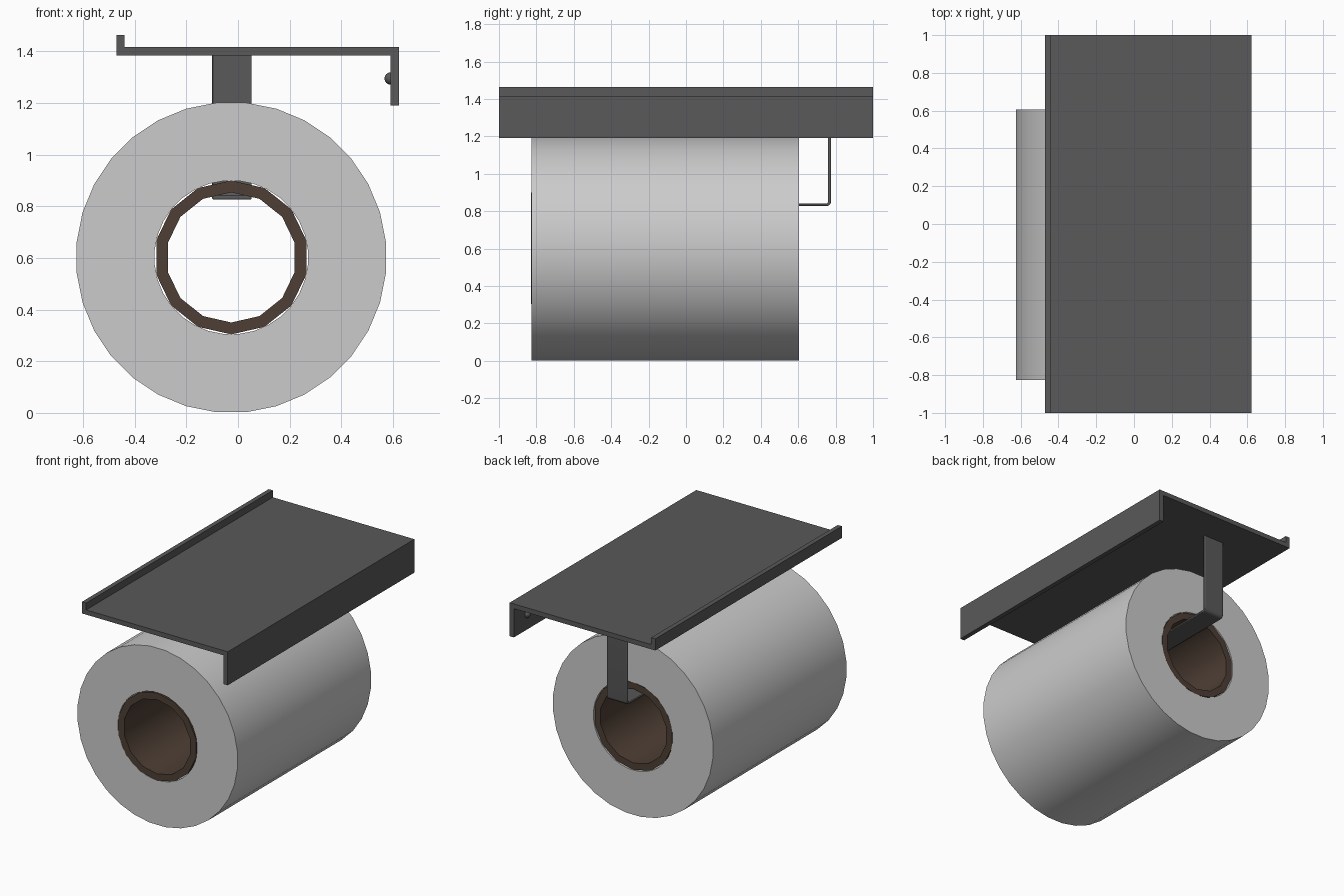
import bpy, bmesh, math
from math import sin, cos, pi

if "Cube" in bpy.data.objects:
    bpy.data.objects.remove(bpy.data.objects["Cube"])


def material(name, rgb):
    m = bpy.data.materials.new(name)
    m.diffuse_color = (*rgb, 1)
    m.use_nodes = True
    m.node_tree.nodes["Principled BSDF"].inputs["Base Color"].default_value = m.diffuse_color
    return m


DARK = material("dark_metal", (0.1, 0.1, 0.1))
BROWN = material("cardboard", (0.076, 0.049, 0.035))


def finish(name, bm, mat=None, smooth=True):
    bmesh.ops.recalc_face_normals(bm, faces=bm.faces)
    me = bpy.data.meshes.new(name)
    bm.to_mesh(me)
    bm.free()
    ob = bpy.data.objects.new(name, me)
    bpy.context.collection.objects.link(ob)
    if mat:
        me.materials.append(mat)
    if smooth:
        bpy.ops.object.select_all(action='DESELECT')
        bpy.context.view_layer.objects.active = ob
        ob.select_set(True)
        bpy.ops.object.shade_smooth_by_angle(angle=math.radians(35))
    return ob


def prism(name, points, shift, mat, smooth=False):
    """Extrude a closed 3D outline along shift."""
    bm = bmesh.new()
    f = bm.faces.new([bm.verts.new(p) for p in points])
    ext = bmesh.ops.extrude_face_region(bm, geom=[f], use_keep_orig=True)
    verts = [g for g in ext["geom"] if isinstance(g, bmesh.types.BMVert)]
    bmesh.ops.translate(bm, verts=verts, vec=shift)
    return finish(name, bm, mat, smooth)


def tube(name, cx, cz, y0, y1, r_out, r_in, n, start, mat=None):
    """Hollow cylinder along y with flat ring ends."""
    bm = bmesh.new()
    loops = []
    for r, y in ((r_out, y0), (r_out, y1), (r_in, y1), (r_in, y0)):
        loops.append([bm.verts.new((cx + r * cos(start + 2 * pi * i / n), y,
                                    cz + r * sin(start + 2 * pi * i / n)))
                      for i in range(n)])
    for k in range(4):
        a, b = loops[k], loops[(k + 1) % 4]
        for i in range(n):
            j = (i + 1) % n
            bm.faces.new((a[i], a[j], b[j], b[i]))
    return finish(name, bm, mat)


# Paper roll and cardboard core
CX, CZ = -0.026, 0.602
tube("paper_roll", CX, CZ, -0.825, 0.605, 0.602, 0.298, 32, pi / 32)
tube("cardboard_core", CX, CZ, -0.83, 0.6, 0.298, 0.252, 14, pi / 2, BROWN)

# Shelf with an upward lip and a downward mounting flange
shelf = [(-0.47, 1.385), (0.591, 1.385), (0.591, 1.19), (0.623, 1.19),
         (0.623, 1.417), (-0.439, 1.417), (-0.439, 1.464), (-0.47, 1.464)]
prism("shelf", [(x, -1, z) for x, z in shelf], (0, 2, 0), DARK)


# Bent flat strap carrying the roll
def corner(r, steps=6):
    cy, cz = 0.75, 0.852
    return [(cy + r * cos(-pi / 2 * t / steps), cz + r * sin(-pi / 2 * t / steps))
            for t in range(steps + 1)]


strap = ([(0.775, 1.39)] + corner(0.025) + [(-0.72, 0.827), (-0.72, 0.842)]
         + corner(0.01)[::-1] + [(0.76, 1.39)])
hanger = prism("hanger_strap", [(-0.1, y, z) for y, z in strap], (0.153, 0, 0), DARK, True)
bev = hanger.modifiers.new("soft_edges", 'BEVEL')
bev.width = 0.004
bev.segments = 2
bev.limit_method = 'ANGLE'
bev.angle_limit = math.radians(40)

# Domed screw heads inside the flange
for label, y in (("front", -0.86), ("back", 0.86)):
    bm = bmesh.new()
    bmesh.ops.create_uvsphere(bm, u_segments=16, v_segments=8, radius=0.024)
    bmesh.ops.translate(bm, verts=bm.verts, vec=(0.591, y, 1.295))
    finish("screw_" + label, bm, DARK)
